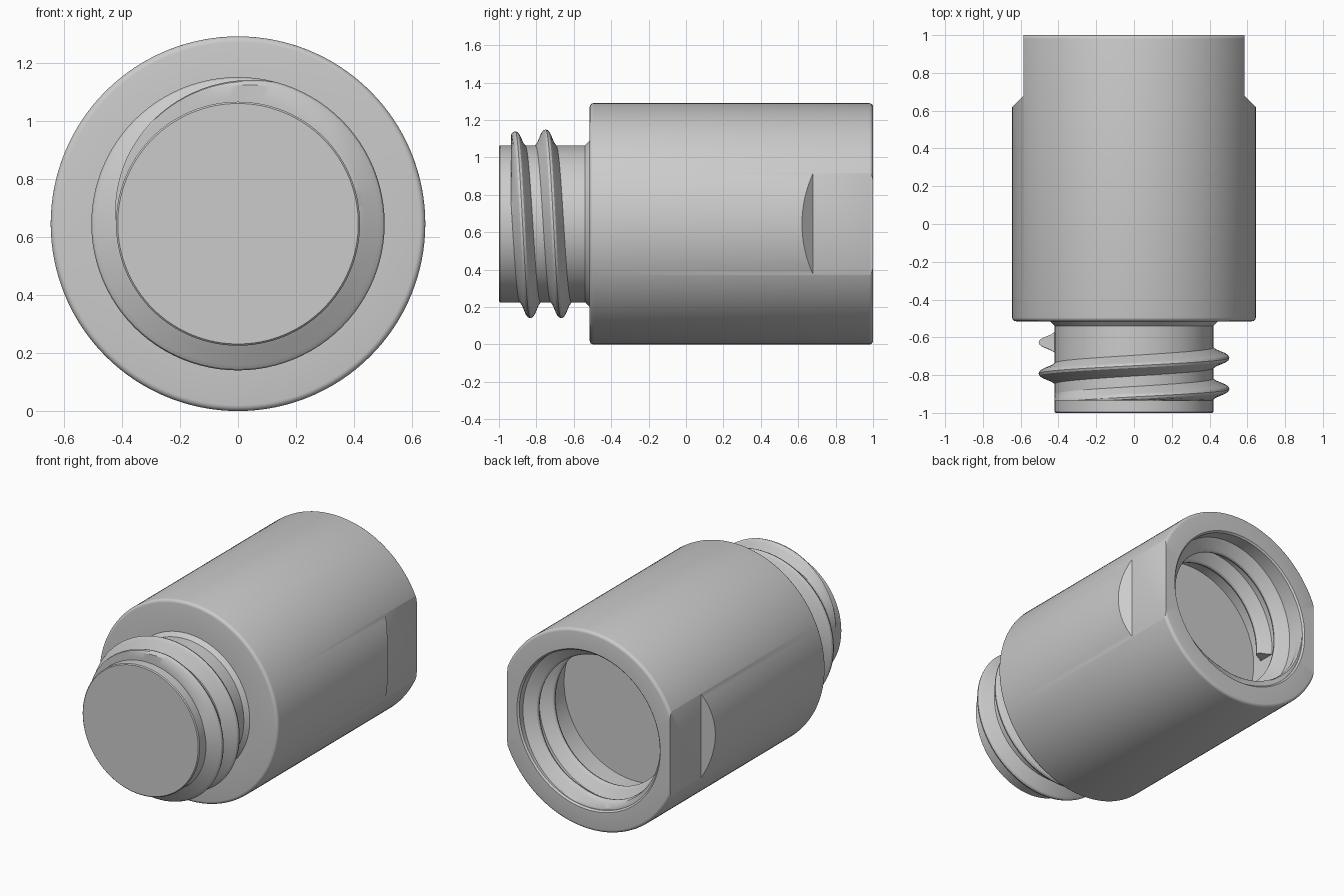
import bpy, bmesh
from math import sin, cos, pi, radians
from mathutils import Vector, Matrix

R = 0.645            # outer radius, also the height of the axis
NECK, BORE = 0.42, 0.505
PITCH = 0.165

old = bpy.data.objects.get("Cube")
if old:
    bpy.data.objects.remove(old, do_unlink=True)

grey = bpy.data.materials.new("plain grey")
grey.use_nodes = True
grey.diffuse_color = (0.6, 0.6, 0.6, 1)
grey.node_tree.nodes["Principled BSDF"].inputs["Base Color"].default_value = (0.6, 0.6, 0.6, 1)


def make(name, bm):
    bmesh.ops.recalc_face_normals(bm, faces=bm.faces[:])
    mesh = bpy.data.meshes.new(name)
    bm.to_mesh(mesh)
    bm.free()
    mesh.materials.append(grey)
    ob = bpy.data.objects.new(name, mesh)
    bpy.context.collection.objects.link(ob)
    return ob


def activate(ob):
    bpy.ops.object.select_all(action='DESELECT')
    ob.select_set(True)
    bpy.context.view_layer.objects.active = ob


def corner(r, y, start, rad=0.02, steps=4):
    """Quarter-round profile points about a centre."""
    angles = [start + i / steps * pi / 2 for i in range(steps + 1)]
    return [(r + rad * cos(a), y + rad * sin(a)) for a in angles]


def revolve(name, profile, steps=128):
    bm = bmesh.new()
    verts = [bm.verts.new((r, y, R)) for r, y in profile]
    edges = [bm.edges.new(pair) for pair in zip(verts, verts[1:])]
    bmesh.ops.spin(bm, geom=verts + edges, cent=(0, 0, R), axis=(0, 1, 0),
                   angle=2 * pi, steps=steps, use_duplicate=False)
    bmesh.ops.remove_doubles(bm, verts=bm.verts[:], dist=1e-5)
    return make(name, bm)


def thread(name, radius, out, y_top, size, y_min, y_max):
    """Helical ridge of two turns; out is +1 for outward, -1 for inward."""
    section = [(-0.062, -0.02), (-0.055, 0), (-0.042, 0.018), (-0.022, 0.066),
               (-0.012, 0.08), (0, 0.085)]
    section += [(-w, h) for w, h in reversed(section[:-1])]
    bm = bmesh.new()
    rings = []
    steps = 192
    for i in range(steps + 1):
        deg = -90 + 720 * i / steps
        a = radians(deg)
        # the ridge fades in at the open end
        lead = (deg + 90) if out > 0 else (630 - deg)
        grow = min(1, lead / 105)
        ring = []
        for w, h in section:
            h = h * grow * size if h > 0 else h
            r = radius + out * h
            y = min(max(y_top + PITCH * deg / 360 + w, y_min), y_max)
            ring.append(bm.verts.new((r * sin(a), y, R + r * cos(a))))
        rings.append(ring)
    n = len(section)
    for p, q in zip(rings, rings[1:]):
        for j in range(n):
            k = (j + 1) % n
            bm.faces.new((p[j], p[k], q[k], q[j]))
    bm.faces.new(rings[0])
    bm.faces.new(rings[-1])
    return make(name, bm)


# Body: solid neck, shoulder, rounded barrel and blind bore
profile = [(0, -1), (NECK - 0.006, -1), (NECK, -0.994), (NECK, -0.54), (0.445, -0.515)]
profile += corner(R - 0.02, -0.495, -pi / 2)
profile += corner(R - 0.02, 0.98, 0)
profile += [(BORE + 0.01, 1), (BORE, 0.99), (BORE, 0.53), (0, 0.53)]
body = revolve("body", profile)

# Wrench flats cut into both sides, each ending in a slope
for side in (-1, 1):
    bm = bmesh.new()
    outline = [(0.585, 1.1), (0.585, 0.68), (0.685, 0.58), (0.9, 0.58), (0.9, 1.1)]
    face = bm.faces.new([bm.verts.new((side * x, y, R - 0.5)) for x, y in outline])
    ext = bmesh.ops.extrude_face_region(bm, geom=[face])
    bmesh.ops.translate(bm, vec=(0, 0, 1),
                        verts=[g for g in ext["geom"] if isinstance(g, bmesh.types.BMVert)])
    cutter = make("flat_cutter", bm)
    cutter.hide_render = True
    activate(body)
    mod = body.modifiers.new("flat", 'BOOLEAN')
    mod.operation = 'DIFFERENCE'
    mod.solver = 'EXACT'
    mod.object = cutter
    bpy.ops.object.modifier_apply(modifier=mod.name)
    bpy.data.objects.remove(cutter, do_unlink=True)

# Matching outer and inner threads
outer = thread("outer_thread", NECK, 1, -0.915, 1, -0.935, -0.52)
inner = thread("inner_thread", BORE, -1, 0.69, 0.9, 0.54, 0.985)

for ob in (body, outer, inner):
    activate(ob)
    bpy.ops.object.shade_smooth_by_angle(angle=radians(30))
